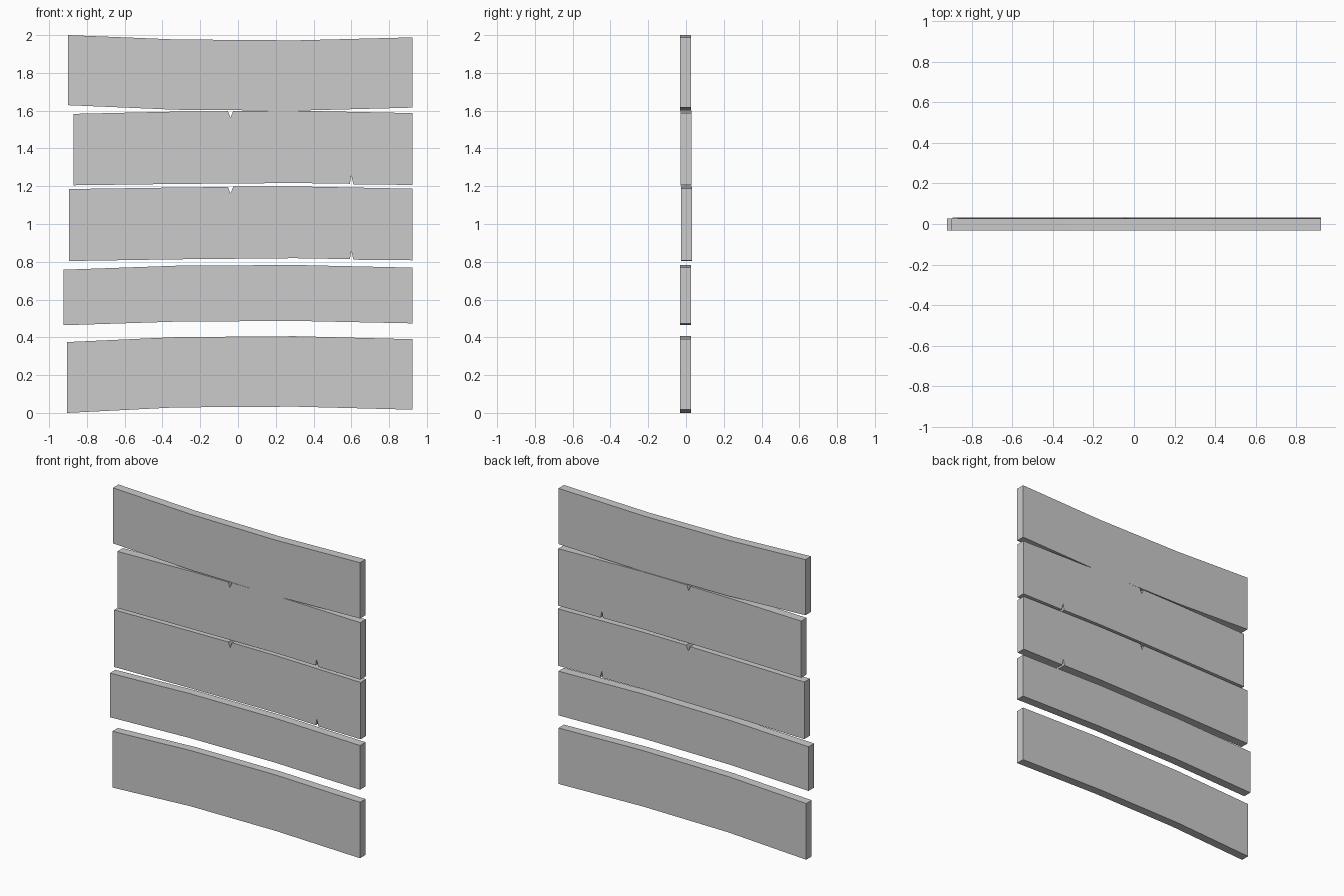
import bpy, bmesh

if "Cube" in bpy.data.objects:
    bpy.data.objects.remove(bpy.data.objects["Cube"])

THICK = 0.058
RIGHT = 0.923


def plank(name, left, top, bottom, y0, notch_top=None, notch_bottom=None):
    """Extrude a bent board outline; top/bottom give z at left, two bends, right."""
    xs = (left, -0.33, 0.30, RIGHT)
    upper = list(zip(xs, top))
    lower = list(zip(xs, bottom))
    # V-shaped splits cut into the edges
    if notch_top:
        upper[2:2] = notch_top
    if notch_bottom:
        lower[3:3] = notch_bottom
    outline = lower + upper[::-1]

    bm = bmesh.new()
    face = bm.faces.new([bm.verts.new((x, y0, z)) for x, z in outline])
    ext = bmesh.ops.extrude_face_region(bm, geom=[face])
    moved = [v for v in ext["geom"] if isinstance(v, bmesh.types.BMVert)]
    bmesh.ops.translate(bm, verts=moved, vec=(0, THICK, 0))
    bmesh.ops.recalc_face_normals(bm, faces=bm.faces[:])
    mesh = bpy.data.meshes.new(name)
    bm.to_mesh(mesh)
    bm.free()
    obj = bpy.data.objects.new(name, mesh)
    bpy.context.collection.objects.link(obj)
    return obj


def splits(top, bottom):
    """Small split in the upper edge and a thin one in the lower edge."""
    return ([(-0.053, top), (-0.040, top - 0.034), (-0.025, top + 0.002)],
            [(0.592, bottom), (0.600, bottom + 0.044), (0.611, bottom - 0.003)])


# Sagging top board
plank("top_plank", -0.90, (2.0, 1.977, 1.972, 1.988),
      (1.629, 1.605, 1.600, 1.616), -0.032)

# Two split boards
plank("upper_split_plank", -0.87, (1.583, 1.595, 1.600, 1.587),
      (1.205, 1.212, 1.217, 1.207), -0.029, *splits(1.597, 1.213))
plank("lower_split_plank", -0.895, (1.185, 1.193, 1.199, 1.187),
      (0.804, 0.813, 0.819, 0.808), -0.026, *splits(1.196, 0.814))

# Narrow board and bottom board, both bowed upward
plank("narrow_plank", -0.923, (0.758, 0.779, 0.783, 0.769),
      (0.464, 0.483, 0.487, 0.474), -0.032)
plank("bottom_plank", -0.905, (0.375, 0.401, 0.406, 0.390),
      (0.0, 0.029, 0.033, 0.017), -0.032)
